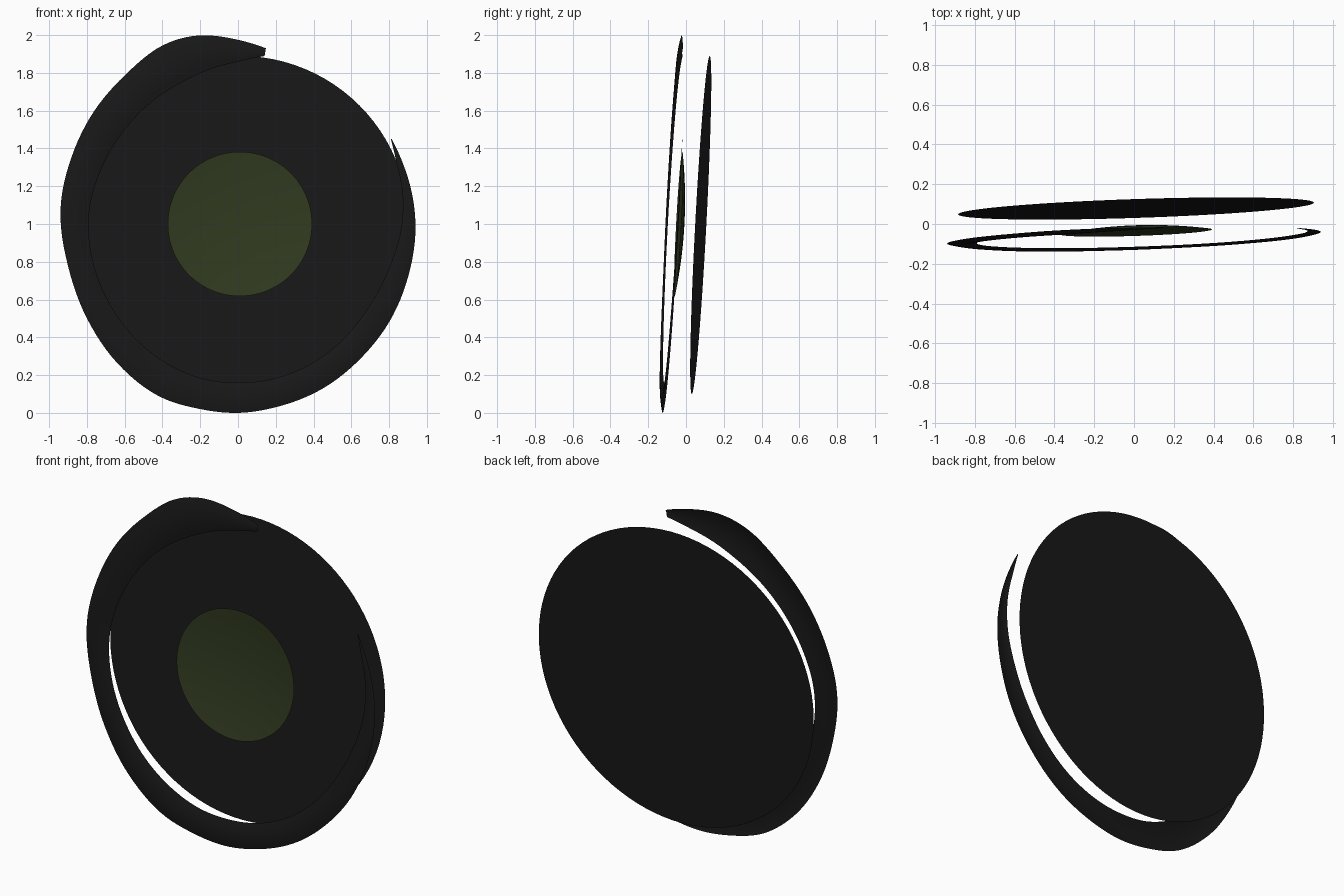
import bpy, bmesh, math

if "Cube" in bpy.data.objects:
    bpy.data.objects.remove(bpy.data.objects["Cube"])

CZ = 1.0  # height of the common centre


def tilted(x, z, offset):
    """Point on the shared slightly tilted plane, shifted along y."""
    return (x, offset + 0.033 * x + 0.053 * (z - CZ), z)


def material(name, rgb):
    m = bpy.data.materials.new(name)
    m.diffuse_color = (*rgb, 1)
    m.use_nodes = True
    m.node_tree.nodes["Principled BSDF"].inputs["Base Color"].default_value = m.diffuse_color
    return m


def sheet(name, rows, mat):
    """Smooth surface from rows of points (outer edge first, rows counter-clockwise)."""
    bm = bmesh.new()
    grid = [[bm.verts.new(p) for p in row] for row in rows]
    for a, b in zip(grid, grid[1:]):
        for j in range(len(a) - 1):
            bm.faces.new((a[j], b[j], b[j + 1], a[j + 1]))
    bmesh.ops.remove_doubles(bm, verts=bm.verts, dist=1e-5)
    for f in bm.faces:
        f.smooth = True
    me = bpy.data.meshes.new(name)
    bm.to_mesh(me)
    bm.free()
    me.materials.append(mat)
    ob = bpy.data.objects.new(name, me)
    bpy.context.collection.objects.link(ob)
    return ob


def dish(name, cx, cz, radius, offset, depth, steps, mat):
    """Round disc, optionally bowed backwards by depth."""
    rows = []
    for i in range(97):
        a = 2 * math.pi * (i % 96) / 96
        row = []
        for j in range(steps + 1):
            t = 1 - j / steps
            row.append(tilted(cx + radius * t * math.cos(a), cz + radius * t * math.sin(a),
                              offset + depth * (1 - t * t)))
        rows.append(row)
    return sheet(name, rows, mat)


def spline(p0, p1, p2, p3, t):
    return 0.5 * (2 * p1 + (p2 - p0) * t + (2 * p0 - 5 * p1 + 4 * p2 - p3) * t * t
                  + (3 * p1 - p0 - 3 * p2 + p3) * t ** 3)


black = material("black", (0.009, 0.009, 0.009))
green = material("dark_green", (0.03, 0.042, 0.014))

# Back disc and the small bowed centre disc
dish("back_disc", 0.01, 0.995, 0.895, 0.078, 0.0, 4, black)
dish("centre_disc", 0.01, 1.0, 0.382, -0.04, 0.03, 8, green)

# Open rim: angle in degrees, outer radius, inner radius
rim = [(81, .942, .90), (90, .975, .86), (102, 1.02, .828), (113, 1.026, .805),
       (127, .99, .79), (142, .968, .78), (158, .95, .78), (175, .943, .79),
       (194, .927, .793), (212, .943, .80), (229, .975, .815), (245, 1.003, .83),
       (258, 1.0, .84), (270, 1.0, .84), (282, .99, .84), (297, .98, .835),
       (313, .963, .825), (327, .954, .82), (343, .943, .832), (359, .94, .865),
       (370, .935, .885), (381, .93, .90), (389, .93, .925)]
pts = [rim[0]] + rim + [rim[-1]]
rows = []
for k in range(len(rim) - 1):
    for s in range(6 if k < len(rim) - 2 else 7):
        ang, ro, ri = (spline(*c, s / 6) for c in zip(*pts[k:k + 4]))
        a = math.radians(ang)
        row = []
        for j in range(9):
            u = j / 8
            r = ro + (ri - ro) * u
            bulge = 0.07 * (ro - ri) * 4 * u * (1 - u)  # rounded towards the front
            row.append(tilted(r * math.cos(a), CZ + r * math.sin(a), -0.07 - bulge))
        rows.append(row)
sheet("open_rim", rows, black)
